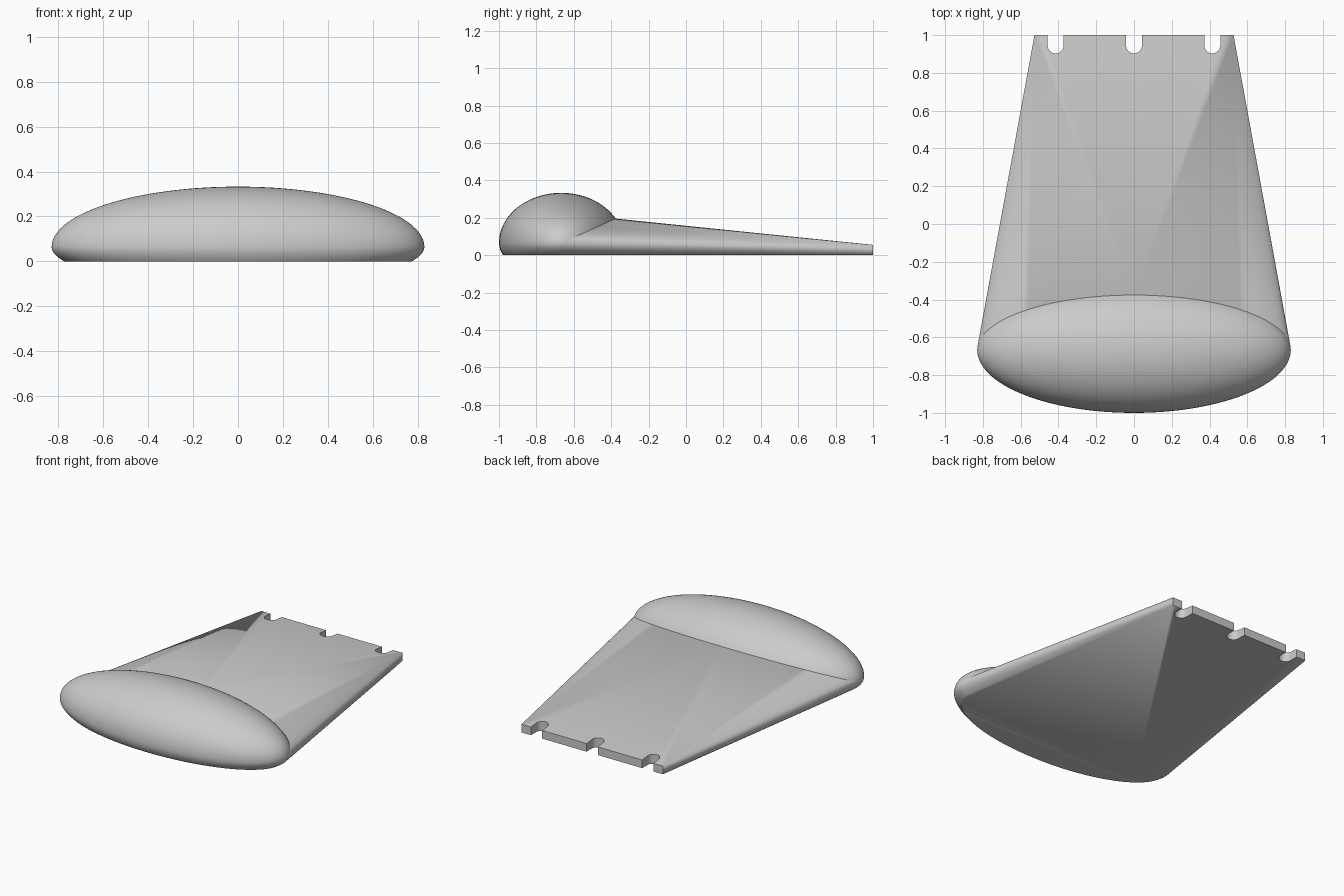
import bpy
import bmesh
from math import cos, sin, pi, radians
from mathutils import Vector, Matrix

cube = bpy.data.objects.get("Cube")
if cube:
    bpy.data.objects.remove(cube, do_unlink=True)

# Single grey material
grey = bpy.data.materials.new("light_grey")
grey.use_nodes = True
grey.diffuse_color = (0.6, 0.6, 0.6, 1)
grey.node_tree.nodes["Principled BSDF"].inputs["Base Color"].default_value = (0.6, 0.6, 0.6, 1)

HALF_X, HALF_Y = 0.83, 0.333
UPPER, LOWER = 0.268, 0.18
CENTRE = Vector((0, -0.667, 0.065))
SEAM = Vector((0, 0.29, 0.13))                 # direction of the seam plane
SEAM_NORMAL = Vector((0, -SEAM.z, SEAM.y)).normalized()
BACK_HALF, BACK_TOP = 0.527, 0.055


def make_object(name, bm):
    bmesh.ops.recalc_face_normals(bm, faces=bm.faces[:])
    mesh = bpy.data.meshes.new(name)
    bm.to_mesh(mesh)
    bm.free()
    mesh.materials.append(grey)
    obj = bpy.data.objects.new(name, mesh)
    bpy.context.collection.objects.link(obj)
    return obj


def cut(bm, point, normal):
    """Remove everything on the normal side of a plane and cap the hole."""
    res = bmesh.ops.bisect_plane(
        bm, geom=bm.verts[:] + bm.edges[:] + bm.faces[:], dist=1e-5,
        plane_co=point, plane_no=normal, clear_outer=True)
    edges = [e for e in res["geom_cut"] if isinstance(e, bmesh.types.BMEdge)]
    bmesh.ops.holes_fill(bm, edges=edges, sides=0)


def ellipsoid():
    """Ellipsoid with poles on x, a flatter underside and a flat base."""
    bm = bmesh.new()
    bmesh.ops.create_uvsphere(bm, u_segments=96, v_segments=64, radius=1,
                              matrix=Matrix.Rotation(pi / 2, 4, "Y"))
    for v in bm.verts:
        height = UPPER if v.co.z > 0 else LOWER
        v.co = CENTRE + Vector((v.co.x * HALF_X, v.co.y * HALF_Y, v.co.z * height))
    cut(bm, Vector(), Vector((0, 0, -1)))
    return bm


# Rounded front, above the seam plane
bm = ellipsoid()
cut(bm, CENTRE, -SEAM_NORMAL)
rounded_front = make_object("rounded_front", bm)

# Tapered body: skin from below the seam to the thin back edge
bm = ellipsoid()
cut(bm, CENTRE, SEAM_NORMAL)
points = [v.co.copy() for v in bm.verts]
bm.free()
points += [Vector((x, 1, z)) for x in (-BACK_HALF, BACK_HALF) for z in (0, BACK_TOP)]
bm = bmesh.new()
for p in points:
    bm.verts.new(p)
hull = bmesh.ops.convex_hull(bm, input=bm.verts[:])
loose = [v for v in bm.verts if not v.link_faces]
bmesh.ops.delete(bm, geom=loose, context="VERTS")
bmesh.ops.dissolve_limit(bm, angle_limit=radians(0.05),
                         verts=bm.verts[:], edges=bm.edges[:])
tapered_body = make_object("tapered_body", bm)

# Round-ended notches in the back edge
R = 0.042
bm = bmesh.new()
for x in (-0.415, 0, 0.415):
    outline = [(x + R, 1.1), (x - R, 1.1)]
    outline += [(x + R * cos(pi + pi * i / 20), 0.945 + R * sin(pi + pi * i / 20))
                for i in range(21)]
    face = bm.faces.new([bm.verts.new((px, py, -0.1)) for px, py in outline])
    ext = bmesh.ops.extrude_face_region(bm, geom=[face])
    bmesh.ops.translate(bm, vec=(0, 0, 0.4),
                        verts=[g for g in ext["geom"] if isinstance(g, bmesh.types.BMVert)])
cutter = make_object("notch_cutter", bm)
cutter.hide_render = True

mod = tapered_body.modifiers.new("notches", "BOOLEAN")
mod.operation = "DIFFERENCE"
mod.solver = "EXACT"
mod.object = cutter
bpy.context.view_layer.objects.active = tapered_body
bpy.ops.object.modifier_apply(modifier=mod.name)
bpy.data.objects.remove(cutter, do_unlink=True)

# Smooth shading with sharp edges kept
for obj in (rounded_front, tapered_body):
    bpy.ops.object.select_all(action="DESELECT")
    obj.select_set(True)
    bpy.context.view_layer.objects.active = obj
    bpy.ops.object.shade_smooth_by_angle(angle=radians(30))
